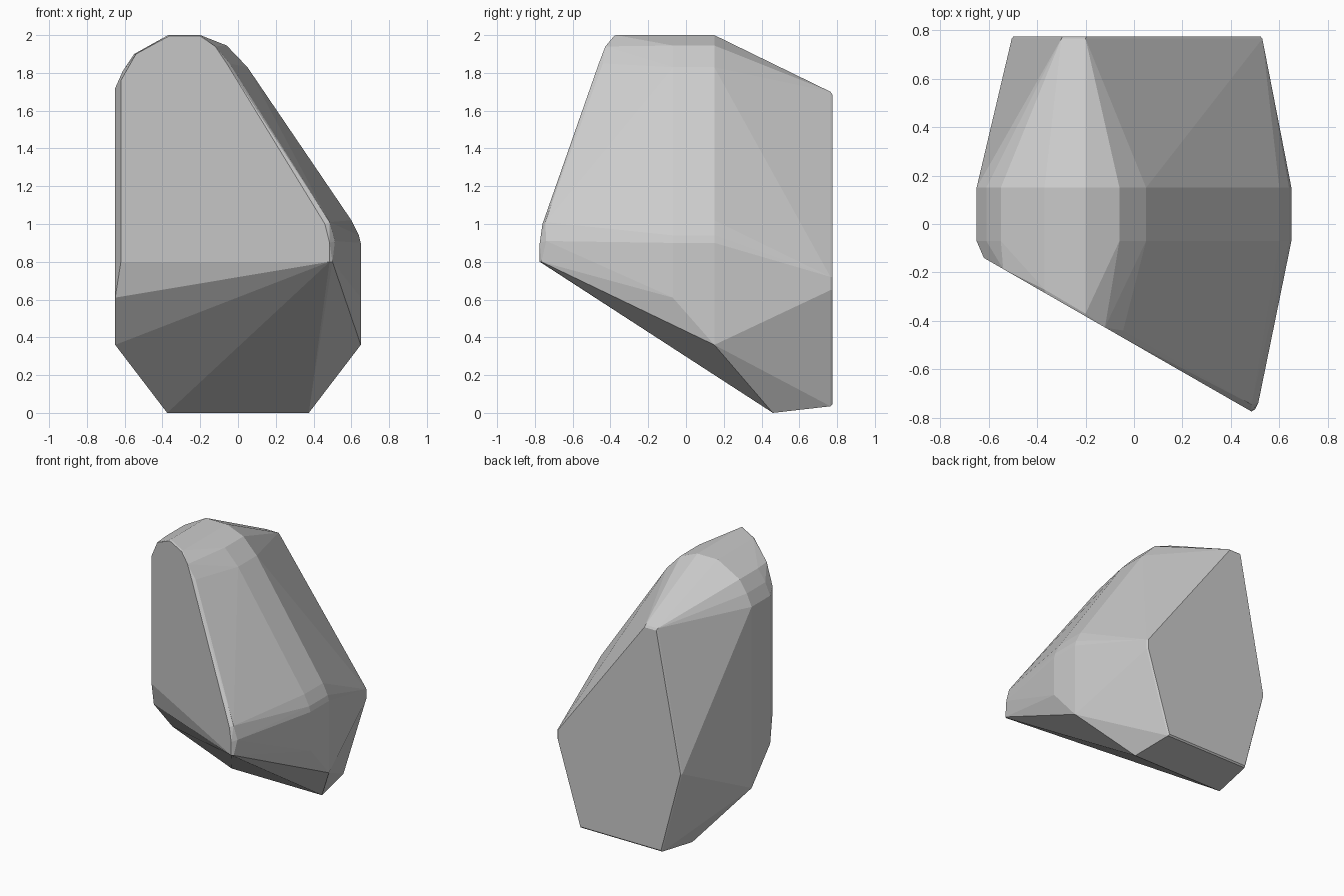
import bpy, bmesh

if "Cube" in bpy.data.objects:
    bpy.data.objects.remove(bpy.data.objects["Cube"])

# Main cross-section (x, z): rounded lopsided arch, upper part
arch = [(-.65, 1.72), (-.61, 1.81), (-.55, 1.9), (-.37, 2.0), (-.2, 2.0), (-.06, 1.945),
        (.05, 1.83), (.6, 1.02), (.64, .94), (.65, .9)]
# Outline of the slanted vertical front face (x, z)
front = [(-.62, .8), (-.62, 1.76), (-.54, 1.9), (-.365, 1.995), (-.2, 1.995), (-.12, 1.94),
         (-.06, 1.85), (.46, 1.0), (.485, .9), (.485, .8)]
# Outline of the flat back face (x, z)
back = [(-.3, 1.7), (-.2, 1.7), (.53, .72), (.53, .65), (.34, .035), (-.34, .035), (-.505, .66)]

pts = []

# Straight middle band and its lower corners
for x, z in arch:
    pts += [(x, -.07, z), (x, .15, z)]
for s in (-1, 1):
    pts += [(s * .65, -.07, .61), (s * .65, .15, .36), (s * .375, .46, 0)]

# Front face with a thin softened rim behind it
for x, z in front:
    pts.append((x, -.14 - .574 * (x + .62), z))
pts += [(.5, -.765, .8), (.513, -.74, .91), (.485, -.745, 1.01), (-.045, -.44, 1.85),
        (-.2, -.37, 2.0), (-.37, -.27, 2.0)]

# Back face with a thin chamfer
for x, z in back:
    pts.append((x, .765, z))
    pts.append((x * .985, .775, .7 + (z - .7) * .985))

# Faceted stone: hull over the sections
bm = bmesh.new()
for p in pts:
    bm.verts.new(p)
bmesh.ops.convex_hull(bm, input=bm.verts[:])
loose = [v for v in bm.verts if not v.link_faces]
bmesh.ops.delete(bm, geom=loose, context='VERTS')
bmesh.ops.dissolve_limit(bm, angle_limit=.01, verts=bm.verts[:], edges=bm.edges[:])
bmesh.ops.recalc_face_normals(bm, faces=bm.faces[:])
mesh = bpy.data.meshes.new("faceted_stone")
bm.to_mesh(mesh)
bm.free()
stone = bpy.data.objects.new("faceted_stone", mesh)
bpy.context.collection.objects.link(stone)
